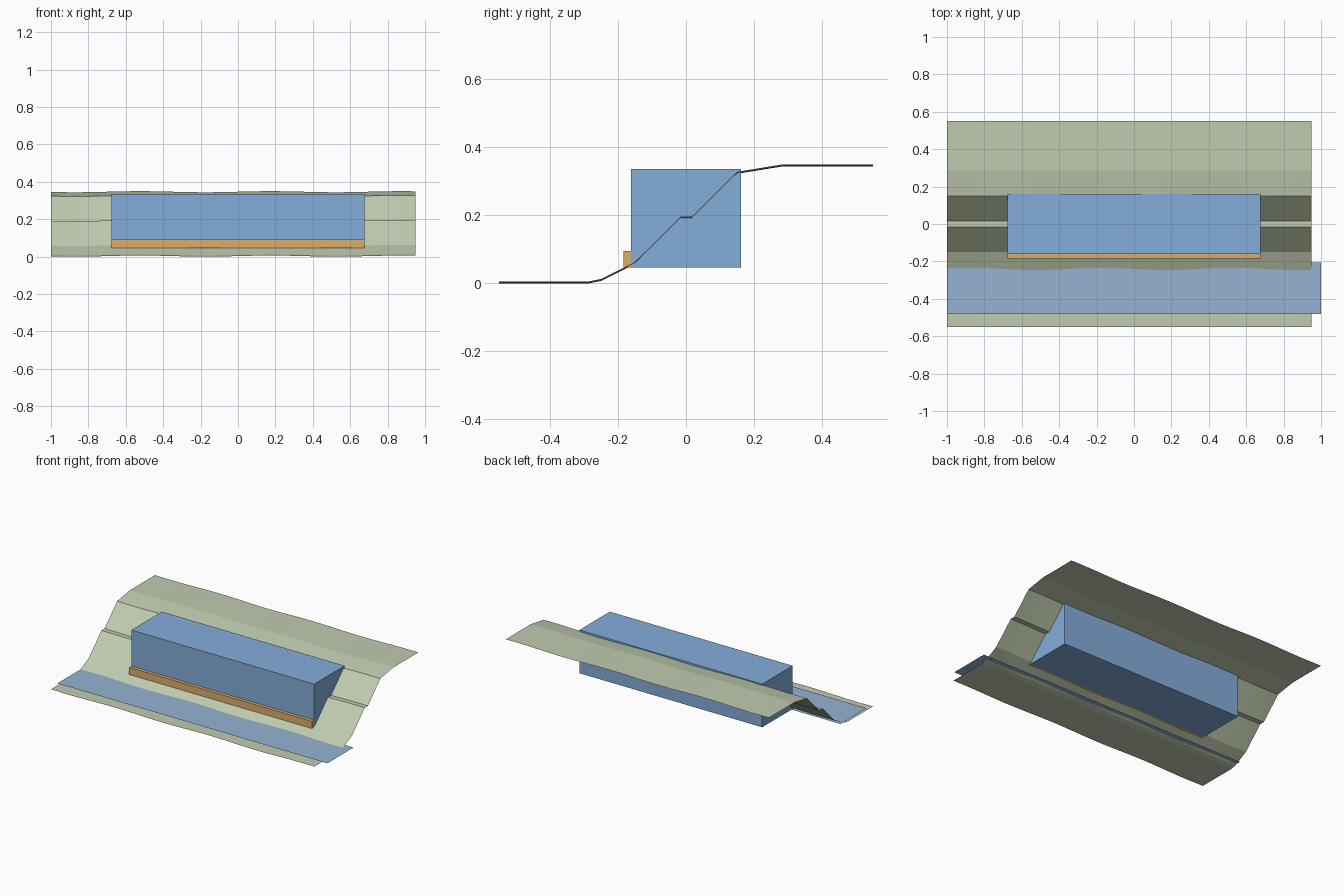
import bpy, math

if "Cube" in bpy.data.objects:
    bpy.data.objects.remove(bpy.data.objects["Cube"])


def paint(ob, name, rgb):
    mat = bpy.data.materials.new(name)
    mat.diffuse_color = (*rgb, 1)
    mat.use_nodes = True
    mat.node_tree.nodes["Principled BSDF"].inputs["Base Color"].default_value = mat.diffuse_color
    ob.data.materials.append(mat)


def mesh_object(name, verts, faces):
    me = bpy.data.meshes.new(name)
    me.from_pydata(verts, [], faces)
    me.update()
    ob = bpy.data.objects.new(name, me)
    bpy.context.collection.objects.link(ob)
    return ob


def box(name, lo, hi):
    bpy.ops.mesh.primitive_cube_add(size=1)
    ob = bpy.context.object
    ob.name = name
    ob.scale = [b - a for a, b in zip(lo, hi)]
    ob.location = [(a + b) / 2 for a, b in zip(lo, hi)]
    bpy.ops.object.transform_apply(location=True, rotation=False, scale=True)
    return ob


# Hillside: stepped bank profile swept along x with a gentle ripple
profile = [(-0.55, 0.003), (-0.285, 0.003), (-0.25, 0.01), (-0.15, 0.06),
           (-0.016, 0.193), (0.017, 0.193), (0.15, 0.325),
           (0.285, 0.347), (0.55, 0.347)]
steps, n = 39, len(profile)
verts = []
for i in range(steps + 1):
    x = -1 + 0.05 * i
    ripple = 0.003 * math.sin(9 * x)
    verts += [(x, y, z + ripple) for y, z in profile]
faces = [(i * n + j, (i + 1) * n + j, (i + 1) * n + j + 1, i * n + j + 1)
         for i in range(steps) for j in range(n - 1)]
hillside = mesh_object("hillside", verts, faces)
paint(hillside, "grass", (0.53, 0.6, 0.43))

# Water strip at the foot of the bank
water = mesh_object("water", [(-1, -0.482, 0.015), (1, -0.482, 0.015),
                              (1, -0.206, 0.015), (-1, -0.206, 0.015)],
                    [(0, 1, 2, 3)])
paint(water, "water", (0.3, 0.45, 0.65))

# Block set into the bank, with a ledge along its front foot
block = box("block", (-0.677, -0.161, 0.047), (0.677, 0.161, 0.336))
paint(block, "blue", (0.23, 0.42, 0.7))
ledge = box("front_ledge", (-0.677, -0.184, 0.047), (0.677, -0.161, 0.095))
paint(ledge, "ochre", (0.7, 0.42, 0.15))
